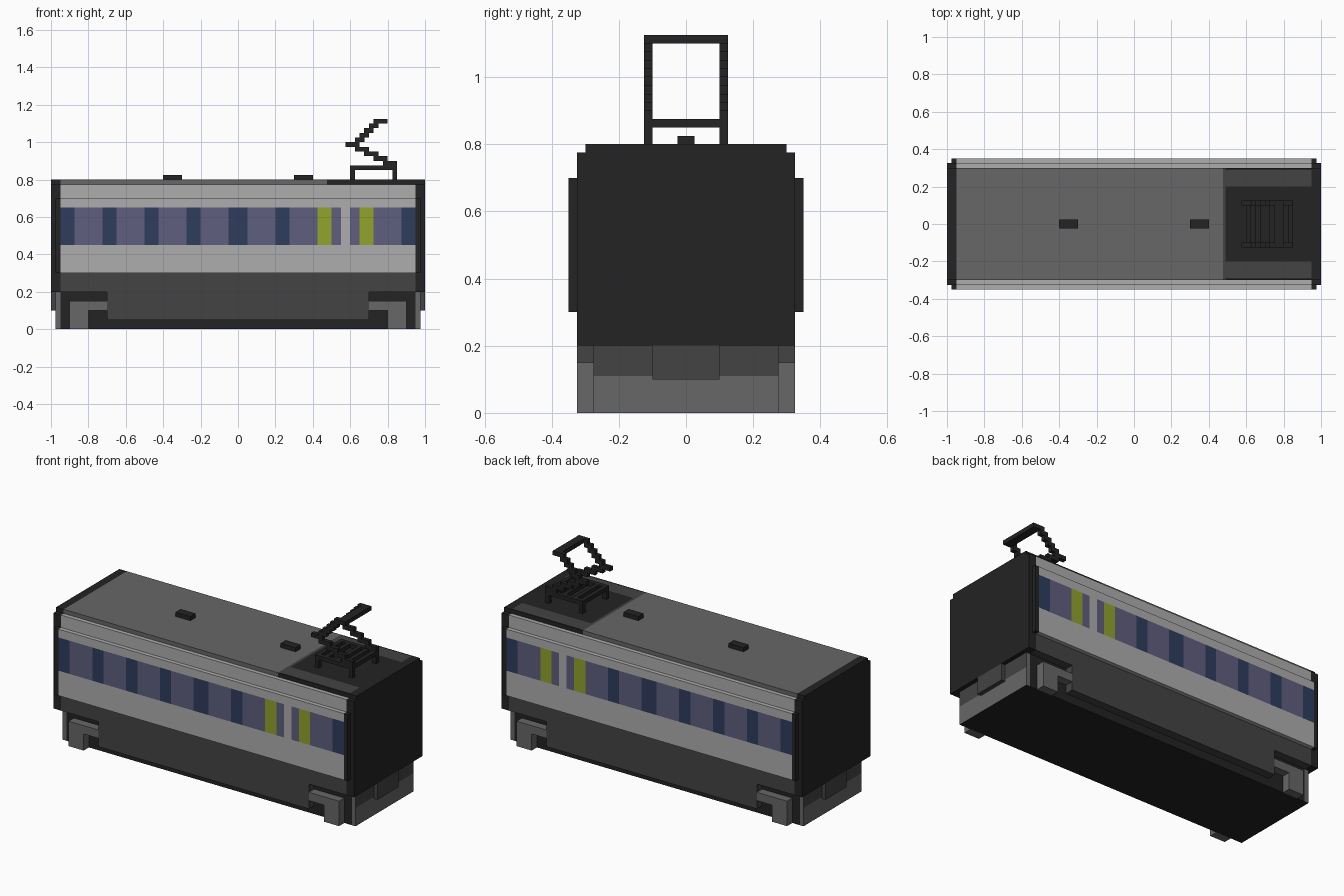
import bpy, bmesh
from mathutils import Vector

if "Cube" in bpy.data.objects:
    bpy.data.objects.remove(bpy.data.objects["Cube"])


def material(name, rgb):
    lin = [((c / 255 + 0.055) / 1.055) ** 2.4 for c in rgb] + [1.0]
    m = bpy.data.materials.new(name)
    m.use_nodes = True
    m.diffuse_color = lin
    bsdf = m.node_tree.nodes["Principled BSDF"]
    bsdf.inputs["Base Color"].default_value = lin
    bsdf.inputs["Roughness"].default_value = 0.9
    return m


BLACK = material("black", (35, 35, 35))
DARK = material("dark_grey", (67, 67, 67))
MID = material("mid_grey", (103, 103, 103))
LIGHT = material("light_grey", (172, 173, 172))
GLASS = material("purple_glass", (95, 94, 126))
BLUE = material("navy_pillar", (46, 60, 92))
LIME = material("lime_door", (146, 163, 44))


def build(name, boxes, mats, cuts=(), rule=None):
    """Join boxes (x0, x1, y0, y1, z0, z1), cut along (axis, value), colour faces by rule."""
    bm = bmesh.new()
    for b in boxes:
        lo, hi = Vector(b[0::2]), Vector(b[1::2])
        new = bmesh.ops.create_cube(bm, size=1)["verts"]
        for v in new:
            v.co = Vector([(lo[i] + hi[i]) / 2 + v.co[i] * (hi[i] - lo[i]) for i in range(3)])
    for axis, value in cuts:
        co, no = Vector(), Vector()
        co[axis], no[axis] = value, 1
        bmesh.ops.bisect_plane(bm, geom=bm.verts[:] + bm.edges[:] + bm.faces[:],
                               plane_co=co, plane_no=no)
    mesh = bpy.data.meshes.new(name)
    if rule:
        bm.normal_update()
        for f in bm.faces:
            f.material_index = mats.index(rule(f.calc_center_median(), f.normal))
    bm.to_mesh(mesh)
    bm.free()
    for m in mats:
        mesh.materials.append(m)
    ob = bpy.data.objects.new(name, mesh)
    bpy.context.collection.objects.link(ob)
    return ob


def mirror(ob, x=False, y=False):
    mod = ob.modifiers.new("Mirror", 'MIRROR')
    mod.use_axis = (x, y, False)
    mod.use_mirror_merge = False
    return ob


# Underframe: dark and mid grey end faces, black sides and floor
def base_rule(c, n):
    if n.z < -0.5:
        return BLACK
    if abs(n.x) > 0.5:
        return DARK if c.z > 0.11 else MID
    return MID if abs(c.x) > 0.95 else BLACK


build("underframe", [(-.975, .975, -.275, .275, 0, .2)], [BLACK, DARK, MID],
      [(0, -.95), (0, .95), (2, .11)], base_rule)

# Skirt and lower body
build("side_skirt", [(-.7, .7, -.325, .325, .05, .2)], [DARK])
build("lower_body", [(-.95, .95, -.325, .325, .2, .3)], [DARK])
build("upper_body", [(-.95, .95, -.325, .325, .3, .775)], [LIGHT])

# Side wall with window band
bands = [(-.95, -.875, BLUE), (-.725, -.65, BLUE), (-.5, -.425, BLUE), (-.275, -.2, BLUE),
         (-.05, .05, BLUE), (.2, .275, BLUE), (.425, .5, LIME), (.55, .6, LIGHT),
         (.65, .725, LIME), (.875, .95, BLUE)]


def wall_rule(c, n):
    if abs(n.y) < 0.5 or not .45 < c.z < .65:
        return LIGHT
    return next((m for a, b, m in bands if a < c.x < b), GLASS)


wall_cuts = [(2, .45), (2, .65)] + [(0, x) for a, b, _ in bands for x in (a, b) if abs(x) < .95]
mirror(build("side_wall", [(-.95, .95, -.35, -.325, .3, .7)],
             [LIGHT, GLASS, BLUE, LIME], wall_cuts, wall_rule), y=True)


# Roof with black equipment well at one end
def roof_rule(c, n):
    if c.x < .475:
        return MID
    if n.z > .5 and (c.x < .49 or .2 < abs(c.y) < .29):
        return DARK
    return BLACK


build("roof", [(-.95, .95, -.3, .3, .775, .8)], [MID, DARK, BLACK],
      [(0, .475), (0, .49)] + [(1, s * y) for s in (-1, 1) for y in (.2, .29)], roof_rule)

# Stepped end walls
mirror(build("end_wall", [(.95, 1, -.325, .325, .2, .775), (.95, 1, -.3, .3, .775, .8),
                          (.95, .975, -.35, -.325, .3, .7), (.95, .975, .325, .35, .3, .7)],
             [BLACK]), x=True)

# Couplers and bogie frames
mirror(build("coupler", [(.97, 1, -.1, .1, .1, .2)], [DARK]), x=True)
mirror(build("bogie_frame", [(.8, .9, -.325, -.275, 0, .15),
                             (.7, .8, -.325, -.275, .1, .15)], [MID]), x=True, y=True)

# Roof vents
build("roof_vents", [(x, x + .1, -.025, .025, .8, .825) for x in (-.4, .3)], [BLACK])

# Pantograph base: legs, rails and slats
U = .025
feet = [(x, x + U, y, y + U, .8, .85) for x in (.6, .825) for y in (-.125, .1)]
rails = [(.6, .85, y, y + U, .85, .875) for y in (-.125, .1)]
slats = [(x, x + U, -.1, .1, .85, .875) for x in (.6, .65, .725, .775, .825)]
build("pantograph_base", feet + rails + slats, [BLACK])

# Pantograph arms: stepped zigzag, joined by a contact bar
steps = [(.775, .85), (.725, .8), (.675, .75), (.625, .7), (.575, .65),
         (.625, .675), (.65, .7), (.675, .725), (.7, .75), (.725, .8)]
arms = [(a, b, y, y + U, .875 + i * U, .9 + i * U)
        for i, (a, b) in enumerate(steps) for y in (-.125, .1)]
build("pantograph_arms", arms + [(.75, .8, -.1, .1, 1.1, 1.125)], [BLACK])
